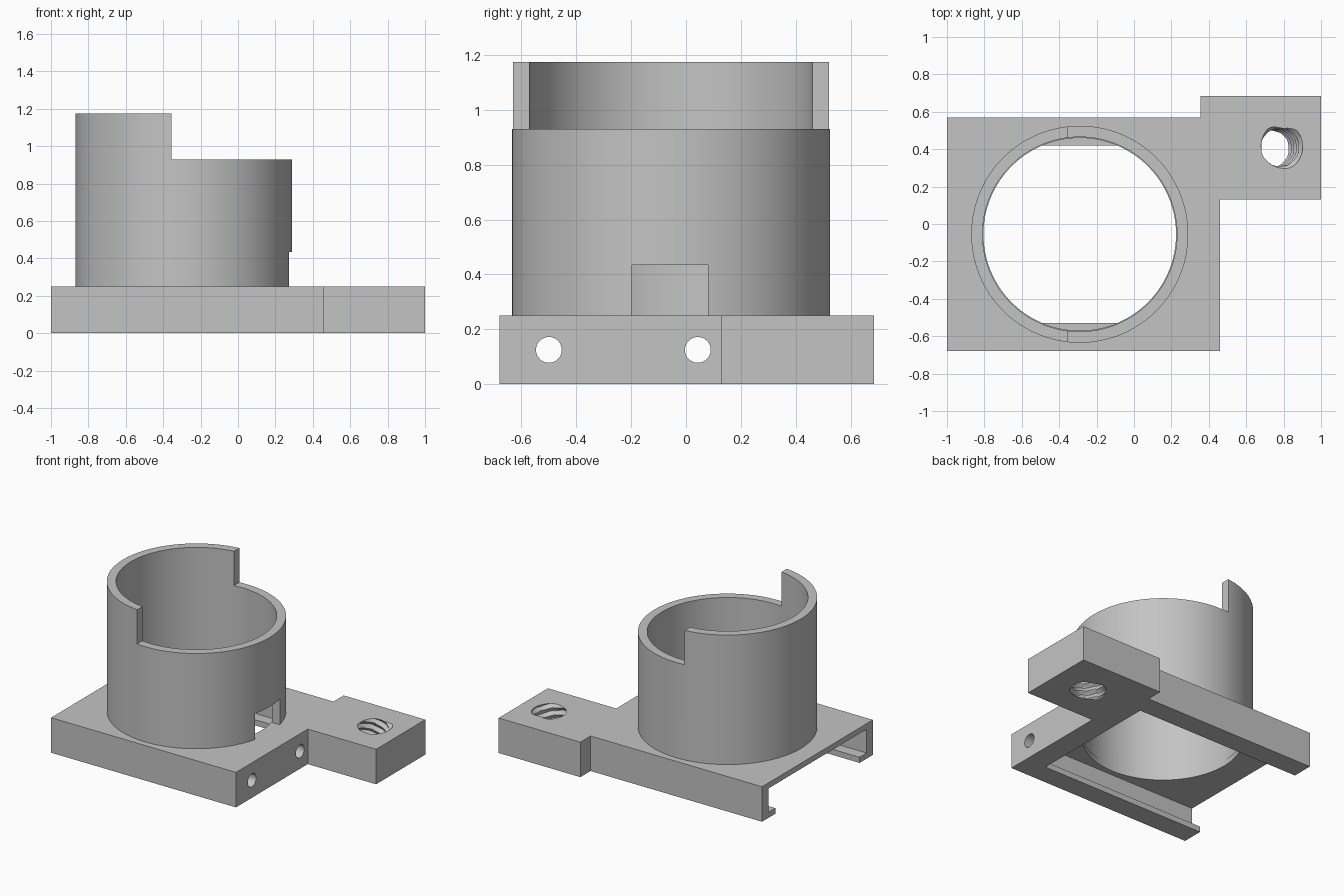
import bpy, bmesh, math
from mathutils import Matrix, Vector

cube = bpy.data.objects.get("Cube")
if cube:
    bpy.data.objects.remove(cube, do_unlink=True)

GREY = (0.55, 0.55, 0.55, 1)
mat = bpy.data.materials.new("plain grey")
mat.use_nodes = True
mat.diffuse_color = GREY
mat.node_tree.nodes["Principled BSDF"].inputs["Base Color"].default_value = GREY

CX, CY = -0.29, -0.055      # tube axis
PLATE = 0.25                # plate height


def finish(name, bm):
    bmesh.ops.recalc_face_normals(bm, faces=bm.faces[:])
    me = bpy.data.meshes.new(name)
    bm.to_mesh(me)
    bm.free()
    me.materials.append(mat)
    ob = bpy.data.objects.new(name, me)
    bpy.context.collection.objects.link(ob)
    return ob


def prism(name, outline, z0, z1):
    bm = bmesh.new()
    face = bm.faces.new([bm.verts.new((x, y, z0)) for x, y in outline])
    new = bmesh.ops.extrude_face_region(bm, geom=[face])["geom"]
    verts = [g for g in new if isinstance(g, bmesh.types.BMVert)]
    bmesh.ops.translate(bm, verts=verts, vec=(0, 0, z1 - z0))
    return finish(name, bm)


def box(name, x0, x1, y0, y1, z0, z1):
    return prism(name, [(x0, y0), (x1, y0), (x1, y1), (x0, y1)], z0, z1)


def cylinder(name, radius, centre, depth, axis="Z", segments=128):
    bm = bmesh.new()
    turn = Matrix.Rotation(math.pi / 2, 4, "Y") if axis == "X" else Matrix()
    bmesh.ops.create_cone(bm, cap_ends=True, segments=segments, radius1=radius,
                          radius2=radius, depth=depth,
                          matrix=Matrix.Translation(centre) @ turn)
    return finish(name, bm)


def thread_cutter(name, top, bottom, r_min, r_max, pitch, segments=40, steps=8):
    """Closed screw whose radius follows a helical ridge along a tilted axis."""
    top, bottom = Vector(top), Vector(bottom)
    axis = top - bottom
    length = axis.length * 1.4
    rows = round(length / pitch * steps)
    bm = bmesh.new()
    rings = []
    for i in range(rows + 1):
        z = length * (i / rows - 0.5)
        ring = []
        for j in range(segments):
            phase = (z / pitch - j / segments) % 1
            r = r_min + (r_max - r_min) * abs(2 * phase - 1)
            a = math.tau * j / segments
            ring.append(bm.verts.new((r * math.cos(a), r * math.sin(a), z)))
        rings.append(ring)
    for lo, hi in zip(rings, rings[1:]):
        for j in range(segments):
            k = (j + 1) % segments
            bm.faces.new((lo[j], lo[k], hi[k], hi[j]))
    bm.faces.new(rings[0])
    bm.faces.new(rings[-1])
    turn = Vector((0, 0, 1)).rotation_difference(axis).to_matrix().to_4x4()
    bm.transform(Matrix.Translation((top + bottom) / 2) @ turn)
    return finish(name, bm)


def cut(target, cutters):
    bpy.context.view_layer.objects.active = target
    for c in cutters:
        c.hide_render = True
        mod = target.modifiers.new("cut", "BOOLEAN")
        mod.operation = "DIFFERENCE"
        mod.solver = "EXACT"
        mod.object = c
        bpy.ops.object.modifier_apply(modifier=mod.name)
        bpy.data.objects.remove(c, do_unlink=True)


def smooth(ob):
    bpy.ops.object.select_all(action="DESELECT")
    ob.select_set(True)
    bpy.context.view_layer.objects.active = ob
    bpy.ops.object.shade_smooth_by_angle(angle=math.radians(25))


# Base plate with the offset mounting tab
base = prism("base_plate", [(-1, -0.68), (0.46, -0.68), (0.46, 0.13), (1, 0.13),
                            (1, 0.685), (0.355, 0.685), (0.355, 0.57), (-1, 0.57)],
             0, PLATE)

# Slide channel under the plate, open at one end, with two retaining lips
END = 0.3
cutters = [
    box("channel", -1.1, END, CY - 0.555, CY + 0.555, 0.04, 0.21),
    box("channel_mouth", -1.1, END, CY - 0.475, CY + 0.475, -0.1, 0.1),
    cylinder("plate_bore", 0.515, (CX, CY, 0.25), 0.2),
]
# Pin holes through the closed end
for y in (-0.5, 0.043):
    cutters.append(cylinder("pin_hole", 0.047, (0.4, y, 0.125), 0.3, "X", 48))
# Slanted threaded hole in the tab
cutters.append(thread_cutter("thread", (0.785, 0.41, PLATE), (0.715, 0.4, 0),
                             0.1, 0.122, 0.05))
cut(base, cutters)
smooth(base)

# Tube with a stepped rim and a window at its foot
TOP = 1.175
tube = cylinder("tube", 0.58, (CX, CY, (PLATE + TOP) / 2), TOP - PLATE)
cut(tube, [
    cylinder("tube_bore", 0.52, (CX, CY, 0.7), 2),
    box("rim_step", -0.355, 1, -1, 1, 0.93, 1.5),
    box("window", 0, 0.6, -0.197, 0.08, 0.1, 0.435),
])
smooth(tube)
